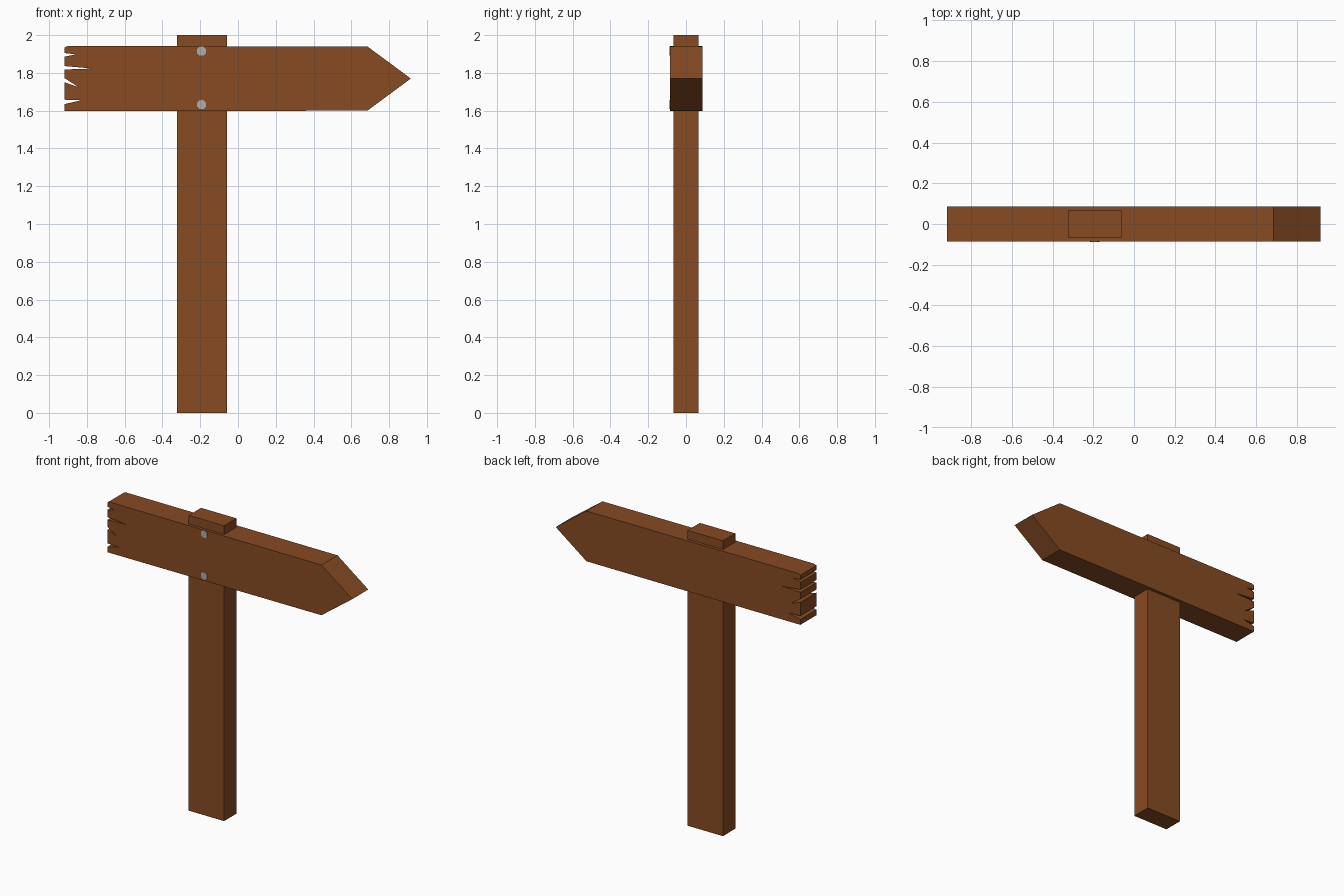
import bpy, bmesh, math
from mathutils import Matrix

if "Cube" in bpy.data.objects:
    bpy.data.objects.remove(bpy.data.objects["Cube"])


def material(name, rgb):
    m = bpy.data.materials.new(name)
    m.diffuse_color = (*rgb, 1)
    m.use_nodes = True
    m.node_tree.nodes["Principled BSDF"].inputs["Base Color"].default_value = m.diffuse_color
    return m


wood = material("brown wood", (0.24, 0.07, 0.016))
metal = material("grey metal", (0.42, 0.42, 0.42))


def finish(name, bm, mat):
    bmesh.ops.recalc_face_normals(bm, faces=bm.faces)
    me = bpy.data.meshes.new(name)
    bm.to_mesh(me)
    bm.free()
    me.materials.append(mat)
    ob = bpy.data.objects.new(name, me)
    bpy.context.collection.objects.link(ob)
    return ob


def extrude_profile(name, pts, y0, y1, mat):
    """Extrude an x-z outline from y0 to y1."""
    bm = bmesh.new()
    face = bm.faces.new([bm.verts.new((x, y0, z)) for x, z in pts])
    new = bmesh.ops.extrude_face_region(bm, geom=[face], use_keep_orig=True)["geom"]
    bmesh.ops.translate(bm, vec=(0, y1 - y0, 0),
                        verts=[v for v in new if isinstance(v, bmesh.types.BMVert)])
    return finish(name, bm, mat)


# Upright post
extrude_profile("post", [(-0.323, 0), (-0.058, 0), (-0.058, 2), (-0.323, 2)],
                -0.066, 0.066, wood)

# Arrow board, with splintered left end: notch (lower z, tip x, tip z, upper z)
left = -0.918
notches = [(1.635, -0.83, 1.655, 1.658),
           (1.75, -0.845, 1.725, 1.772),
           (1.818, -0.77, 1.823, 1.836),
           (1.886, -0.86, 1.898, 1.905)]
outline = [(0.685, 1.94), (0.915, 1.77), (0.685, 1.6), (-0.79, 1.598), (left, 1.598)]
for low, tx, tz, high in notches:
    outline += [(left, low), (tx, tz), (left, high)]
outline += [(left, 1.935), (-0.90, 1.942)]
extrude_profile("arrow_board", outline, -0.085, 0.087, wood)

# Nail heads
for name, z in (("upper_nail", 1.915), ("lower_nail", 1.632)):
    bm = bmesh.new()
    bmesh.ops.create_cone(bm, cap_ends=True, segments=8, radius1=0.026, radius2=0.026,
                          depth=0.02,
                          matrix=Matrix.Translation((-0.193, -0.078, z))
                          @ Matrix.Rotation(math.pi / 2, 4, 'X')
                          @ Matrix.Rotation(math.pi / 8, 4, 'Z'))
    finish(name, bm, metal)
